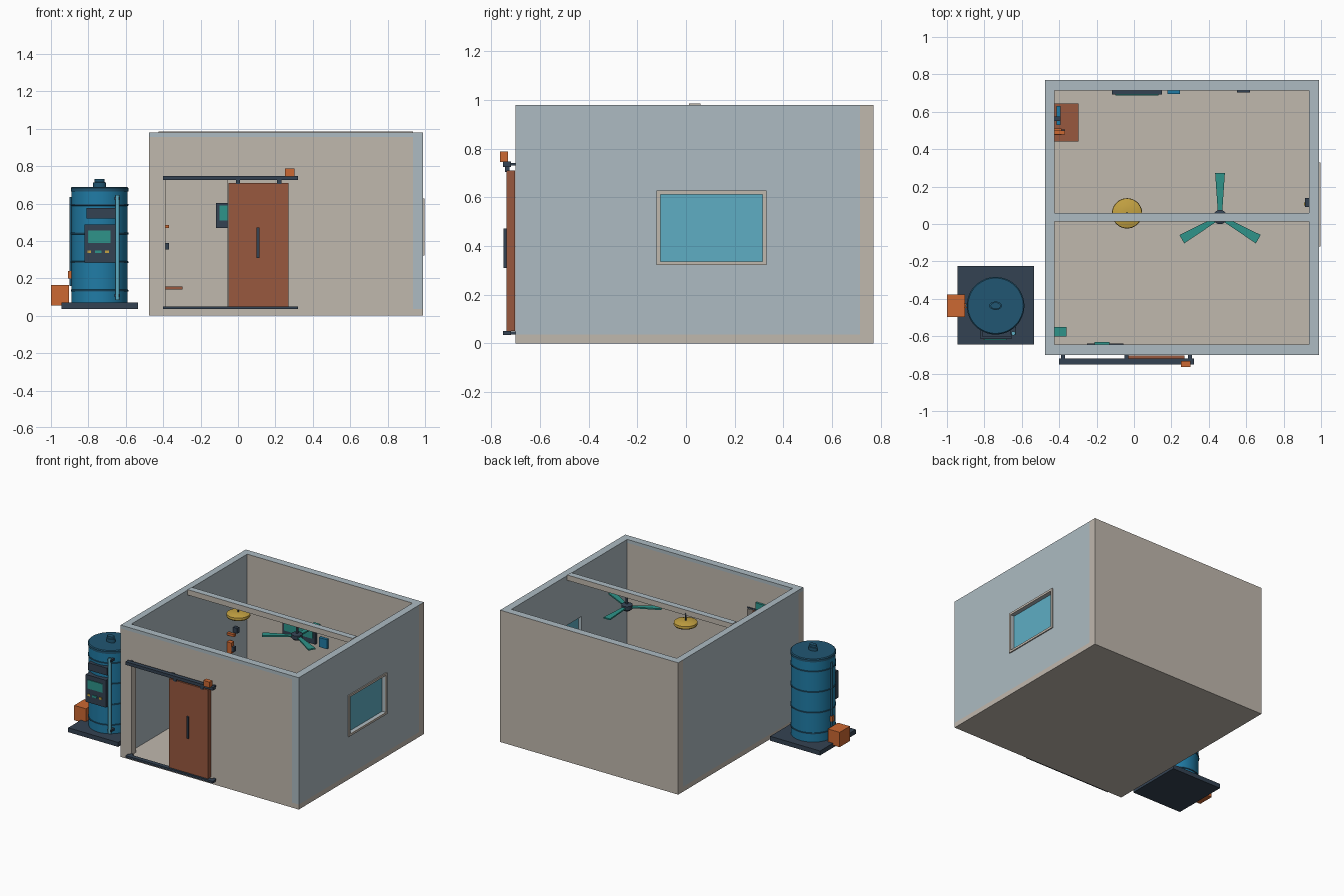
import bpy, bmesh, math
from mathutils import Matrix, Vector

if "Cube" in bpy.data.objects:
    bpy.data.objects.remove(bpy.data.objects["Cube"])


def mat(name, r, g, b):
    lin = [((c / 255 + 0.055) / 1.055) ** 2.4 for c in (r, g, b)]
    m = bpy.data.materials.new(name)
    m.diffuse_color = (*lin, 1)
    m.use_nodes = True
    m.node_tree.nodes["Principled BSDF"].inputs["Base Color"].default_value = m.diffuse_color
    return m


BEIGE = mat("beige plaster", 192, 184, 174)
GREY = mat("blue grey wall", 173, 187, 194)
RUST = mat("rust door", 152, 88, 62)
DARK = mat("dark slate", 52, 66, 82)
BLUE = mat("tank blue", 32, 124, 166)
DEEP = mat("deep blue lid", 33, 86, 114)
TEAL = mat("teal", 46, 148, 138)
YELLOW = mat("ochre", 196, 162, 66)
ORANGE = mat("orange", 204, 104, 50)
CYAN = mat("cyan glass", 94, 174, 196)


def make(name, bm, *mats):
    me = bpy.data.meshes.new(name)
    bmesh.ops.recalc_face_normals(bm, faces=bm.faces)
    bm.to_mesh(me)
    bm.free()
    ob = bpy.data.objects.new(name, me)
    bpy.context.collection.objects.link(ob)
    for m in mats:
        me.materials.append(m)
    return ob


def boxes(name, m, *spans, top=None):
    """Join boxes given as x0, x1, y0, y1, z0, z1; optional colour for upward faces."""
    bm = bmesh.new()
    for x0, x1, y0, y1, z0, z1 in spans:
        t = Matrix.Translation(((x0 + x1) / 2, (y0 + y1) / 2, (z0 + z1) / 2))
        bmesh.ops.create_cube(bm, size=1, matrix=t @ Matrix.Diagonal((x1 - x0, y1 - y0, z1 - z0, 1)))
    ob = make(name, bm, m, *([top] if top else []))
    if top:
        for p in ob.data.polygons:
            if p.normal.z > 0.9 and p.center.z > 0.9:
                p.material_index = 1
    return ob


def lathe(name, m, x, y, profile, n=48, sy=1.0):
    """Closed solid of revolution from (radius, z) points."""
    bm = bmesh.new()
    rings = [[bm.verts.new((x + r * math.cos(a), y + sy * r * math.sin(a), z))
              for a in (2 * math.pi * i / n for i in range(n))] for r, z in profile]
    for a, b in zip(rings, rings[1:]):
        for i in range(n):
            bm.faces.new((a[i], a[(i + 1) % n], b[(i + 1) % n], b[i]))
    bm.faces.new(rings[0])
    bm.faces.new(rings[-1])
    ob = make(name, bm, m)
    bpy.context.view_layer.objects.active = ob
    ob.select_set(True)
    bpy.ops.object.shade_smooth_by_angle(angle=math.radians(35))
    ob.select_set(False)
    return ob


# Room shell
L, R, F, B, T = -0.475, 0.99, -0.70, 0.77, 0.98
LI, RI, FI, BI, FL = -0.425, 0.935, -0.645, 0.715, 0.037
boxes("floor", BEIGE, (L, R, F, B, 0, FL))
boxes("back_wall", BEIGE, (L, R, BI, B, FL, T), top=GREY)
boxes("left_wall", GREY, (L, LI, FI, BI, FL, T))
D0, D1, DT = -0.387, -0.055, 0.73
boxes("front_wall", BEIGE, (L, D0, F, FI, FL, 0.955), (D1, RI, F, FI, FL, 0.955),
      (D0, D1, F, FI, DT, 0.955))
boxes("front_wall_cap", GREY, (L, RI, F, FI, 0.955, T))
W0, W1, WB, WT = -0.105, 0.314, 0.337, 0.612
boxes("right_wall", GREY, (RI, R, F, W0, FL, T), (RI, R, W1, BI, FL, T),
      (RI, R, W0, W1, FL, WB), (RI, R, W0, W1, WT, T))
boxes("ceiling_beam", BEIGE, (LI, RI, 0.013, 0.06, 0.945, 0.985), top=GREY)

# Window
e = 0.016
boxes("window_frame", BEIGE,
      (0.98, 0.998, W0 - e, W0, WB - e, WT + e), (0.98, 0.998, W1, W1 + e, WB - e, WT + e),
      (0.98, 0.998, W0, W1, WB - e, WB), (0.98, 0.998, W0, W1, WT, WT + e))
boxes("window_pane", CYAN, (0.958, 0.966, W0, W1, WB, WT))

# Sliding door with rails, hangers, handle and motor
boxes("sliding_door", RUST, (-0.05, 0.27, -0.738, -0.703, 0.05, 0.71))
boxes("door_rails", DARK, (-0.4, 0.32, -0.752, -0.72, 0.725, 0.748),
      (-0.4, 0.32, -0.752, -0.72, 0.035, 0.05))
boxes("rail_brackets", DARK, *[(x - 0.01, x + 0.01, -0.72, -0.70, z, z + 0.012)
                               for x in (-0.38, -0.04, 0.30) for z in (0.037, 0.73)])
boxes("door_hangers", DARK, *[(x - 0.012, x + 0.012, -0.745, -0.725, 0.705, 0.728)
                              for x in (0.0, 0.22)])
boxes("door_handle", DARK, (0.1, 0.115, -0.75, -0.737, 0.31, 0.472))
boxes("door_motor", ORANGE, (0.25, 0.302, -0.765, -0.732, 0.745, 0.788))

# Tank on its base
X, Y, RAD = -0.74, -0.437, 0.15
boxes("tank_base", DARK, (-0.945, -0.535, -0.645, -0.225, 0.037, 0.07))
lathe("tank_body", BLUE, X, Y, [(RAD, 0.07), (RAD, 0.668)])
lathe("tank_lid", DEEP, X, Y, [(0.154, 0.665), (0.154, 0.682), (0.148, 0.688)])
lathe("tank_cap", DEEP, X, Y, [(0.034, 0.688), (0.034, 0.712), (0.027, 0.714), (0.027, 0.73)], 24, 0.65)
for i in range(4):
    z = 0.134 + 0.153 * i
    lathe("tank_band", DEEP, X, Y, [(0.149, z - 0.006), (0.154, z - 0.004),
                                    (0.154, z + 0.004), (0.149, z + 0.006)])

# Tank sign, controls and level tube
boxes("tank_sign", DARK, (-0.81, -0.655, -0.605, -0.565, 0.52, 0.575))
boxes("control_panel", DARK, (-0.822, -0.655, -0.615, -0.56, 0.285, 0.488))
boxes("control_screen", TEAL, (-0.803, -0.682, -0.62, -0.614, 0.39, 0.455))
boxes("control_buttons", YELLOW, (-0.805, -0.785, -0.62, -0.614, 0.335, 0.35),
      (-0.71, -0.69, -0.62, -0.614, 0.335, 0.35))
boxes("control_button_row", TEAL, (-0.765, -0.73, -0.62, -0.614, 0.335, 0.35))
lathe("level_tube", CYAN, -0.645, -0.585, [(0.011, 0.085), (0.011, 0.645)], 16)
boxes("tube_clamps", DARK, *[(-0.66, -0.63, -0.592, -0.55, z, z + 0.015) for z in (0.1, 0.62)])
lathe("side_pipe", DEEP, -0.893, Y, [(0.009, 0.16), (0.009, 0.635)], 12)

# Pump and valve
boxes("pump_box", ORANGE, (-1.0, -0.903, -0.497, -0.377, 0.055, 0.165))
boxes("pump_valve", ORANGE, (-0.908, -0.885, -0.45, -0.424, 0.2, 0.238))

# Hanging lamp
lathe("lamp_rod", DARK, -0.037, 0.057, [(0.006, 0.9), (0.006, 0.96)], 12)
lathe("lamp_shade", YELLOW, -0.037, 0.057,
      [(0.075, 0.872), (0.081, 0.88), (0.079, 0.896), (0.045, 0.906), (0.02, 0.908)], 40)

# Ceiling fan with three flared blades
FX, FY, FZ = 0.46, 0.037, 0.868
lathe("fan_rod", DARK, FX, FY, [(0.008, FZ), (0.008, 0.95)], 12)
lathe("fan_hub", DARK, FX, FY, [(0.025, FZ - 0.024), (0.038, FZ - 0.012),
                                (0.038, FZ + 0.016), (0.025, FZ + 0.022)], 24)
bm = bmesh.new()
for k in range(3):
    rot = Matrix.Rotation(math.pi / 2 + k * 2 * math.pi / 3, 3, 'Z')
    lo, hi = [[bm.verts.new(rot @ Vector((r, w, 0)) + Vector((FX, FY, z)))
               for r, w in ((0.03, -0.012), (0.236, -0.026), (0.236, 0.026), (0.03, 0.012))]
              for z in (FZ - 0.005, FZ + 0.005)]
    bm.faces.new(lo)
    bm.faces.new(hi)
    for i in range(4):
        bm.faces.new((lo[i], lo[(i + 1) % 4], hi[(i + 1) % 4], hi[i]))
make("fan_blades", bm, TEAL)

# Back wall displays and switch
boxes("wall_display", DARK, (-0.118, 0.15, 0.692, BI, 0.47, 0.603))
boxes("wall_display_screen", TEAL, (-0.1, 0.132, 0.686, 0.693, 0.51, 0.59))
boxes("wall_meter", BLUE, (0.18, 0.245, 0.695, BI, 0.46, 0.53))
boxes("wall_switch", DARK, (0.55, 0.62, 0.702, BI, 0.4, 0.46))

# Desk and wall tools in the back left corner
boxes("corner_desk", RUST, (LI, -0.298, 0.44, 0.645, 0.14, 0.156))
boxes("desk_monitor", BLUE, (-0.415, -0.392, 0.53, 0.63, 0.156, 0.23))
boxes("wall_tools", ORANGE, (LI, -0.368, 0.478, 0.5, 0.468, 0.486), (LI, -0.388, 0.475, 0.51, 0.34, 0.42))
boxes("tool_hooks", DARK, (LI, -0.37, 0.48, 0.505, 0.355, 0.39), (LI, -0.392, 0.55, 0.575, 0.46, 0.5))

# Small sensors on the remaining walls
boxes("left_sensor", TEAL, (LI, -0.36, -0.602, -0.55, 0.78, 0.83))
boxes("entry_sensor", TEAL, (-0.21, -0.13, FI, -0.63, 0.75, 0.8))
boxes("entry_strip", DARK, (-0.25, -0.055, FI, -0.64, 0.737, 0.745))
boxes("right_control", DARK, (0.915, RI, 0.09, 0.14, 0.5, 0.57))
boxes("right_control_light", YELLOW, (0.908, 0.915, 0.1, 0.115, 0.53, 0.55))
